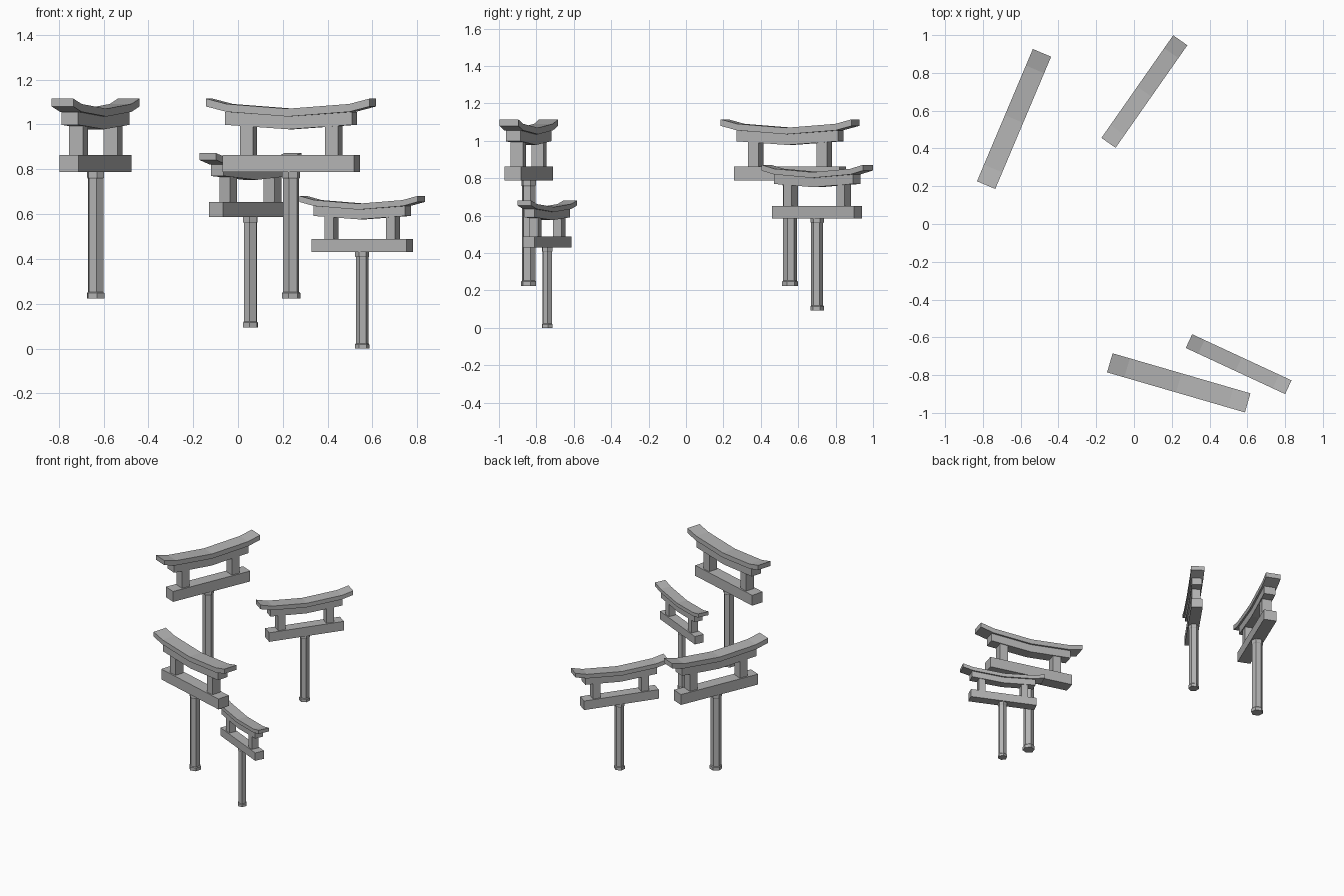
import bpy
import bmesh
from math import radians
from mathutils import Matrix

if "Cube" in bpy.data.objects:
    bpy.data.objects.remove(bpy.data.objects["Cube"])

grey = bpy.data.materials.new("stone_grey")
colour = (0.45, 0.45, 0.45, 1)
grey.diffuse_color = colour
grey.use_nodes = True
grey.node_tree.nodes["Principled BSDF"].inputs["Base Color"].default_value = colour


def finish(name, bm, place):
    bmesh.ops.recalc_face_normals(bm, faces=bm.faces)
    mesh = bpy.data.meshes.new(name)
    bm.to_mesh(mesh)
    bm.free()
    mesh.materials.append(grey)
    obj = bpy.data.objects.new(name, mesh)
    bpy.context.collection.objects.link(obj)
    obj.matrix_world = place


def box(name, place, size, centre):
    bm = bmesh.new()
    bmesh.ops.create_cube(bm, size=1, matrix=Matrix.Translation(centre) @ Matrix.Diagonal((*size, 1)))
    finish(name, bm, place)


def bent_bar(name, place, half_profile, depth):
    """Sweep a mirrored outline of (x, bottom, top) stations through its depth."""
    stations = [(-x, b, t) for x, b, t in reversed(half_profile[1:])] + half_profile
    bm = bmesh.new()
    rings = []
    for x, bottom, top in stations:
        rings.append([bm.verts.new((x, y * depth / 2, z))
                      for y, z in ((-1, bottom), (1, bottom), (1, top), (-1, top))])
    for a, b in zip(rings, rings[1:]):
        for i in range(4):
            j = (i + 1) % 4
            bm.faces.new((a[i], a[j], b[j], b[i]))
    bm.faces.new(rings[0])
    bm.faces.new(rings[-1])
    finish(name, bm, place)


def hex_column(name, place, profile):
    """Stack six-sided rings given as (radius, height)."""
    bm = bmesh.new()
    rings = []
    for radius, z in profile:
        ring = bmesh.ops.create_circle(bm, segments=6, radius=radius,
                                       matrix=Matrix.Translation((0, 0, z)) @ Matrix.Rotation(radians(90), 4, "Z"))
        # put the corners along the length of the gate
        bmesh.ops.rotate(bm, verts=ring["verts"], matrix=Matrix.Rotation(radians(30), 3, "Z"))
        rings.append(ring["verts"])
    for a, b in zip(rings, rings[1:]):
        for i in range(6):
            j = (i + 1) % 6
            bm.faces.new((a[i], a[j], b[j], b[i]))
    bm.faces.new(rings[0])
    bm.faces.new(rings[-1])
    finish(name, bm, place)


def gate(label, x, y, z, angle, scale):
    place = (Matrix.Translation((x, y, z)) @ Matrix.Rotation(radians(angle), 4, "Z")
             @ Matrix.Scale(scale, 4))
    # post with flared foot and collar
    hex_column(label + "_post", place,
               [(0.042, 0), (0.042, 0.024), (0.037, 0.03),
                (0.037, 0.534), (0.041, 0.54), (0.041, 0.564)])
    # straight lower beam and its two uprights
    box(label + "_beam", place, (0.612, 0.09, 0.077), (0, 0, 0.6025))
    for side, sx in (("right", -1), ("left", 1)):
        box(label + "_upright_" + side, place, (0.06, 0.068, 0.14), (sx * 0.198, 0, 0.705))
    # bent lintel and upswept roof
    bent_bar(label + "_lintel", place, [(0, 0.755, 0.812), (0.295, 0.775, 0.833)], 0.08)
    bent_bar(label + "_roof", place,
             [(0, 0.812, 0.847), (0.285, 0.833, 0.868), (0.38, 0.857, 0.892)], 0.105)


gate("front_large_gate", 0.237, -0.841, 0.223, -16.2, 1)
gate("back_large_gate", -0.635, 0.556, 0.223, 67.1, 1)
gate("back_medium_gate", 0.055, 0.701, 0.094, 55, 0.872)
gate("front_small_gate", 0.554, -0.742, 0, -24.9, 0.763)
